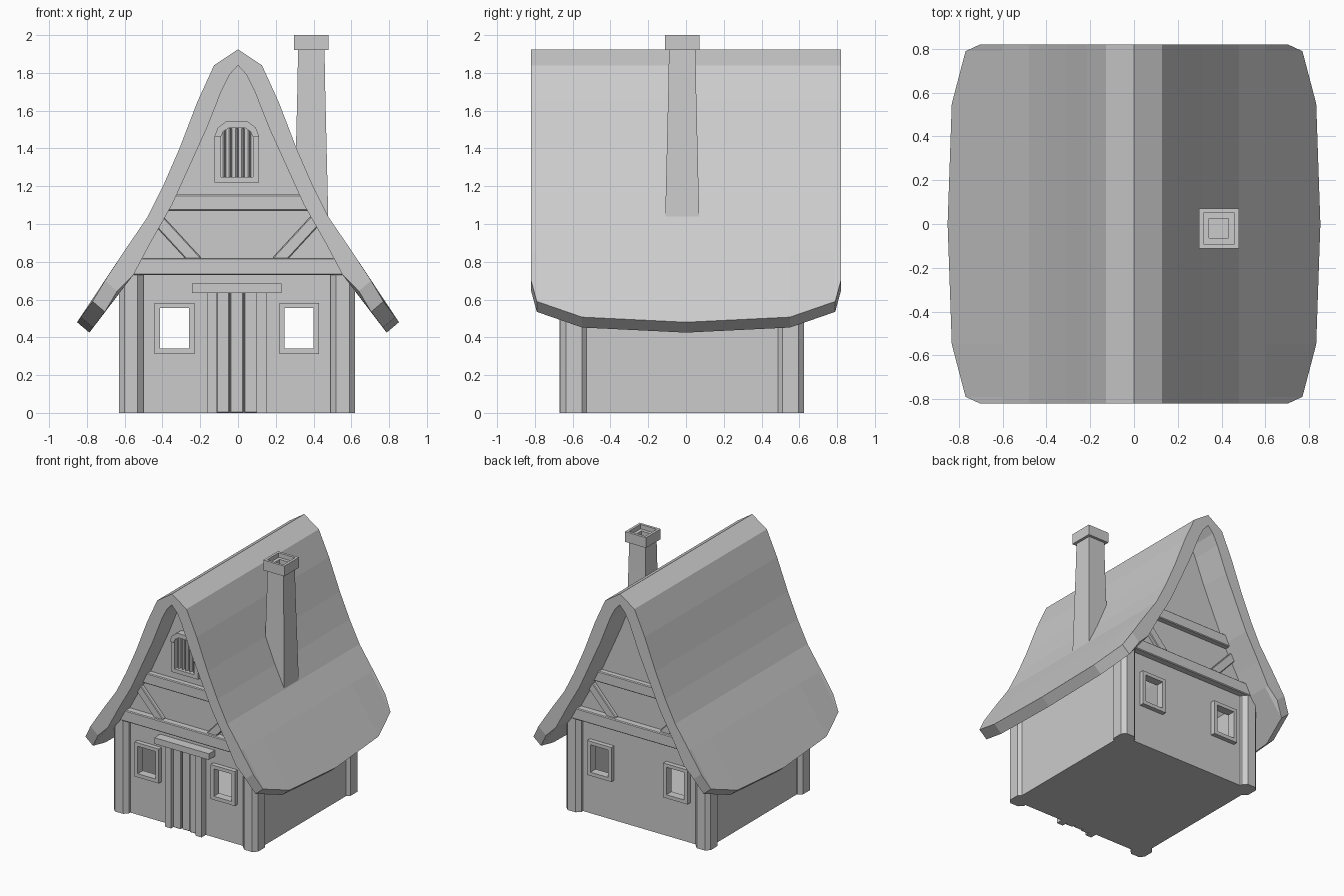
import bpy, bmesh, math
from mathutils import Vector, Matrix

if "Cube" in bpy.data.objects:
    bpy.data.objects.remove(bpy.data.objects["Cube"])

CX, CY = -0.006, -0.02      # centre of the house body
WALL = 0.597                # half depth of the body


def loft(name, rings, cyclic=False):
    """Skin a row of equal-length point rings; cap the ends unless cyclic."""
    bm = bmesh.new()
    rows = [[bm.verts.new(p) for p in r] for r in rings]
    n = len(rows[0])
    pairs = list(zip(rows, rows[1:])) + ([(rows[-1], rows[0])] if cyclic else [])
    for a, b in pairs:
        for i in range(n):
            j = (i + 1) % n
            bm.faces.new((a[i], a[j], b[j], b[i]))
    if not cyclic:
        bm.faces.new(rows[0])
        bm.faces.new(rows[-1])
    bmesh.ops.recalc_face_normals(bm, faces=bm.faces)
    me = bpy.data.meshes.new(name)
    bm.to_mesh(me)
    bm.free()
    ob = bpy.data.objects.new(name, me)
    bpy.context.collection.objects.link(ob)
    return ob


def at_y(pts, y):
    return [(x, y, z) for x, z in pts]


def rect(x0, x1, z0, z1):
    return [(x0, z0), (x1, z0), (x1, z1), (x0, z1)]


def prism(name, pts, y0, y1, bevel=0):
    ob = loft(name, [at_y(pts, y0), at_y(pts, y1)])
    if bevel:
        m = ob.modifiers.new("bevel", 'BEVEL')
        m.width, m.segments = bevel, 1
    return ob


def frame(name, outer, inner, y0, y1):
    return loft(name, [at_y(outer, y0), at_y(outer, y1), at_y(inner, y1), at_y(inner, y0)], True)


def mirrored(pts):
    """Left eave - ridge - right eave; the last point lies on the centre line."""
    return pts + [(-x, z) for x, z in reversed(pts[:-1])]


def cut(ob, cutter):
    m = ob.modifiers.new("cut", 'BOOLEAN')
    m.operation, m.solver, m.object = 'DIFFERENCE', 'EXACT', cutter
    cutter.hide_render = True
    cutter.display_type = 'WIRE'


# Roof: curved profile, eaves rounded off toward the gables
outer = [(-.60, .86), (-.48, 1.035), (-.395, 1.205), (-.31, 1.40), (-.216, 1.645),
         (-.127, 1.84), (0, 1.925)]
inner = [(-.554, .73), (-.464, .90), (-.35, 1.10), (-.25, 1.32), (-.164, 1.51),
         (-.085, 1.71), (-.045, 1.79), (0, 1.84)]
rings = []
for y, x, z in [(-.82, .705, .70), (-.79, .77, .59), (-.55, .833, .507), (0, .852, .48),
                (.55, .833, .507), (.79, .77, .59), (.82, .705, .70)]:
    top = mirrored([(-x, z)] + outer)
    under = mirrored([(-x + .065, z - .055)] + inner)
    rings.append(at_y(top + under[::-1], y))
loft("roof", rings)

# Hollow body with gables tucked into the roof
shell = mirrored([(-.595, 0), (-.595, .72)] + [(x - .012, z + .02) for x, z in inner[:-1]] + [(0, 1.87)])
room = [(x * .94, z * .97 + .02) for x, z in shell]
walls = prism("walls", shell, CY - WALL, CY + WALL)
cut(walls, prism("room_cutter", room, CY - WALL + .03, CY + WALL - .03))

# Windows in front and back
for side in (-1, 1):
    wx = CX + side * .33
    cut(walls, prism("window_cutter", rect(wx - .078, wx + .078, .34, .557), -1, 1))
    for s in (-1, 1):
        frame("window_frame", rect(wx - .105, wx + .105, .313, .583),
              rect(wx - .077, wx + .077, .341, .556), CY + s * (WALL - .03), CY + s * (WALL + .035))

# Chamfered corner posts
for sx in (-1, 1):
    for sy in (-1, 1):
        px, py, a, b, c = CX + sx * .56, CY + sy * .573, .065, .072, .03
        octo = [(a, b - c), (a - c, b), (c - a, b), (-a, b - c),
                (-a, c - b), (c - a, -b), (a - c, -b), (a, c - b)]
        loft("corner_post", [[(px + x, py + y, z) for x, y in octo] for z in (0, .745)])

# Timber framing on both gables
for s in (-1, 1):
    back = CY + s * (WALL - .02)
    prism("lower_beam", rect(-.59, .59, .73, .82), back, CY + s * .65, .006)
    prism("upper_beam", rect(-.38, .38, 1.07, 1.155), back, CY + s * .64, .006)
    for sx in (-1, 1):
        d = Vector((35, 38)).normalized()
        n = Vector((d.y, -d.x)) * .032
        lo, hi = Vector((.213, .80)), Vector((.213, .80)) + d * .30
        pts = [(CX + sx * p.x, p.y) for p in (lo - n, lo + n, hi + n, hi - n)]
        prism("brace", pts, back, CY + s * .627, .005)

# Door: planks, posts and lintel
back = CY - WALL + .02
for i in (-1, 0, 1):
    x = CX + i * .073
    prism("door_plank", rect(x - .034, x + .034, 0, .64), back, CY - .617 - .008 * abs(i), .004)
for sx in (-1, 1):
    x = CX + sx * .132
    prism("door_post", rect(x - .027, x + .027, 0, .64), back, CY - .65)
prism("door_lintel", rect(CX - .237, CX + .237, .636, .684), back, CY - .67)

# Attic vent with arched hood and slats
arch_out = [(-.118, 1.465), (-.10, 1.51), (-.055, 1.545), (.055, 1.545), (.10, 1.51), (.118, 1.465)]
arch_in = [(-.085, 1.46), (-.072, 1.49), (-.04, 1.51), (.04, 1.51), (.072, 1.49), (.085, 1.46)]
arch_out = [(x + CX, z) for x, z in arch_out]
arch_in = [(x + CX, z) for x, z in arch_in]
frame("vent_frame", [(CX - .118, 1.22)] + arch_out + [(CX + .118, 1.22)],
      [(CX - .085, 1.25)] + arch_in + [(CX + .085, 1.25)], back, CY - .635)
prism("vent_hood", arch_out + arch_in[::-1], back, CY - .65)
for i in range(5):
    x, w, y = CX - .066 + i * .033, .012, CY - WALL
    tri = [(x - w, y + .01), (x + w, y + .01), (x, y - .022)]
    loft("vent_slat", [[(px, py, z) for px, py in tri] for z in (1.245, 1.505)])

# Chimney: tapered shaft, collar and open flue
steps = [(.092, .96), (.09, 1.03), (.074, 1.70), (.07, 1.92), (.091, 1.92), (.091, 2.0),
         (.071, 2.0), (.071, 1.965), (.045, 1.965), (.045, 1.88)]
loft("chimney", [[(.388 + a * h, -.02 + b * h, z) for a, b in ((-1, -1), (1, -1), (1, 1), (-1, 1))]
                 for h, z in steps])
